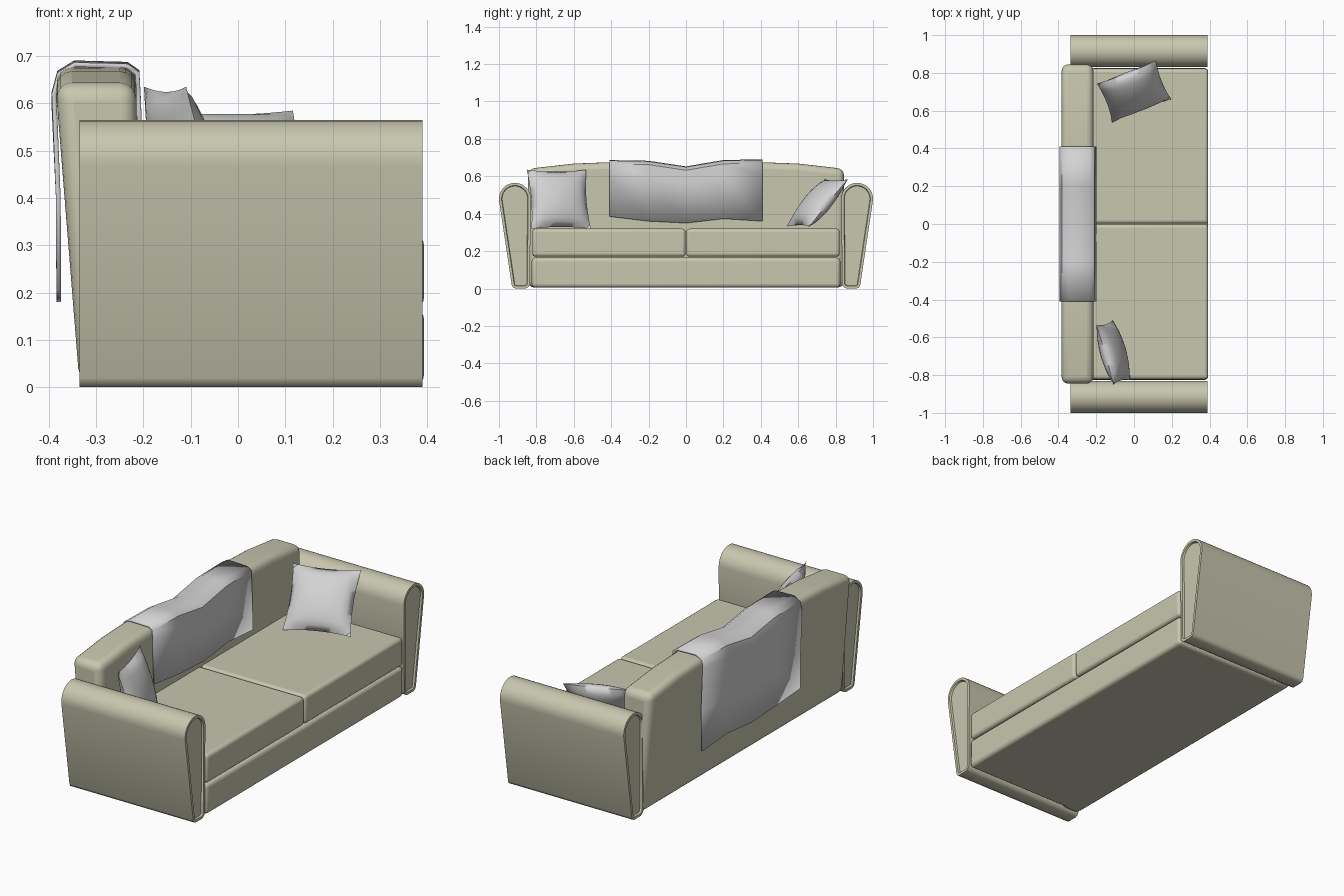
import bpy, bmesh, math
from mathutils import Vector, Matrix

old = bpy.data.objects.get("Cube")
if old:
    bpy.data.objects.remove(old, do_unlink=True)


def material(name, rgb):
    m = bpy.data.materials.new(name)
    m.use_nodes = True
    m.diffuse_color = (*rgb, 1)
    m.node_tree.nodes["Principled BSDF"].inputs["Base Color"].default_value = (*rgb, 1)
    return m


FABRIC = material("beige fabric", (0.58, 0.57, 0.43))
GREY = material("light grey cloth", (0.65, 0.65, 0.66))


def finish(bm, name, mat, bevel=0, segments=4, angle=40, thickness=0):
    bmesh.ops.recalc_face_normals(bm, faces=bm.faces)
    mesh = bpy.data.meshes.new(name)
    bm.to_mesh(mesh)
    bm.free()
    mesh.materials.append(mat)
    ob = bpy.data.objects.new(name, mesh)
    bpy.context.collection.objects.link(ob)
    if thickness:
        mod = ob.modifiers.new("thickness", "SOLIDIFY")
        mod.thickness = thickness
        mod.offset = 0
    if bevel:
        mod = ob.modifiers.new("soft edges", "BEVEL")
        mod.width = bevel
        mod.segments = segments
        mod.limit_method = "ANGLE"
        mod.angle_limit = math.radians(30)
    bpy.ops.object.select_all(action="DESELECT")
    ob.select_set(True)
    bpy.context.view_layer.objects.active = ob
    bpy.ops.object.shade_smooth_by_angle(angle=math.radians(angle))
    return ob


def loft(rows, closed):
    """Skin rows of points; closed rows form a capped solid."""
    bm = bmesh.new()
    rings = [[bm.verts.new(p) for p in row] for row in rows]
    n = len(rings[0])
    for a, b in zip(rings, rings[1:]):
        for i in range(n if closed else n - 1):
            j = (i + 1) % n
            bm.faces.new((a[i], a[j], b[j], b[i]))
    caps = [bm.faces.new(rings[0]), bm.faces.new(rings[-1])] if closed else []
    return bm, caps


def box(name, lo, hi, bevel):
    lo, hi = Vector(lo), Vector(hi)
    bm = bmesh.new()
    bmesh.ops.create_cube(bm, size=1, matrix=Matrix.Translation((lo + hi) / 2)
                          @ Matrix.Diagonal((*(hi - lo), 1)))
    return finish(bm, name, FABRIC, bevel)


# Base and the two seat cushions
box("base", (-0.31, -0.825, 0.005), (0.393, 0.825, 0.165), 0.02)
box("front_seat_cushion", (-0.23, -0.822, 0.17), (0.393, -0.002, 0.32), 0.018)
box("back_seat_cushion", (-0.23, 0.002, 0.17), (0.393, 0.822, 0.32), 0.018)

# Backrest with a gently arched top that sags in the middle
crest = [(0, 0.64), (0.2, 0.67), (0.41, 0.675), (0.6, 0.668), (0.845, 0.64)]
crest = [(-y, z) for y, z in reversed(crest[1:])] + crest
rows = [[(-0.335, y, 0.005), (-0.386, y, z), (-0.215, y, z), (-0.215, y, 0.005)]
        for y, z in crest]
bm, _ = loft(rows, True)
finish(bm, "backrest", FABRIC, 0.035)

# Arms: rounded top, tapering outer side, sunken end panels
profile = [(0.835, 0.02), (0.845, 0.006), (0.858, 0), (0.912, 0), (0.925, 0.006), (0.932, 0.02)]
for k in range(19):
    a = math.radians(-8 + 188 * k / 18)
    profile.append((0.915 + 0.085 * math.cos(a), 0.48 + 0.085 * math.sin(a)))
for name, side in (("front_arm", -1), ("back_arm", 1)):
    bm, caps = loft([[(x, side * y, z) for y, z in profile] for x in (-0.335, 0.39)], True)
    bmesh.ops.recalc_face_normals(bm, faces=bm.faces)
    bmesh.ops.inset_individual(bm, faces=caps, thickness=0.014, depth=0)
    bmesh.ops.inset_individual(bm, faces=caps, thickness=0.003, depth=-0.01)
    finish(bm, name, FABRIC)

# Throw draped over the backrest: y, crest shift, front hem, rear hem
folds = [(-0.41, 0, 0.385, 0.205), (-0.2, -0.004, 0.36, 0.19), (0, -0.034, 0.35, 0.18),
         (0.2, 0, 0.373, 0.2), (0.41, 0.004, 0.36, 0.185)]
rows = []
for y, d, front, rear in folds:
    rows.append([(-0.379, y, rear), (-0.38, y, 0.4), (-0.389, y, 0.62 + d),
                 (-0.378, y, 0.662 + d), (-0.345, y, 0.682 + d), (-0.235, y, 0.679 + d),
                 (-0.213, y, 0.664 + d), (-0.21, y, 0.6 + d), (-0.203, y, front)])
bm, _ = loft(rows, False)
finish(bm, "throw_blanket", GREY, thickness=0.01)


# Scatter pillows: two bulging sheets joined along pinched edges
def pillow(name, center, across, up, half, thick):
    n = 14
    bm = bmesh.new()
    for sign in (-1, 1):
        grid = []
        for i in range(n + 1):
            for j in range(n + 1):
                u, v = 2 * i / n - 1, 2 * j / n - 1
                bulge = ((1 - u * u) * (1 - v * v)) ** 0.55
                grid.append(bm.verts.new((u * half * (1 - 0.07 * (1 - v * v)),
                                          v * half * (1 - 0.07 * (1 - u * u)),
                                          sign * thick * bulge)))
        for i in range(n):
            for j in range(n):
                k = i * (n + 1) + j
                bm.faces.new((grid[k], grid[k + 1], grid[k + n + 2], grid[k + n + 1]))
    bmesh.ops.remove_doubles(bm, verts=bm.verts, dist=0.0001)
    x = Vector(across).normalized()
    z = x.cross(Vector(up)).normalized()
    y = z.cross(x)
    turn = Matrix((x, y, z)).transposed().to_4x4()
    bm.transform(Matrix.Translation(center) @ turn)
    finish(bm, name, GREY, angle=80)


pillow("front_pillow", (-0.11, -0.68, 0.477), (-0.09, 0.32, 0), (-0.085, -0.03, 0.31), 0.165, 0.058)
pillow("back_pillow", (0, 0.702, 0.458), (0.3, 0.118, 0), (-0.095, 0.21, 0.265), 0.168, 0.058)
